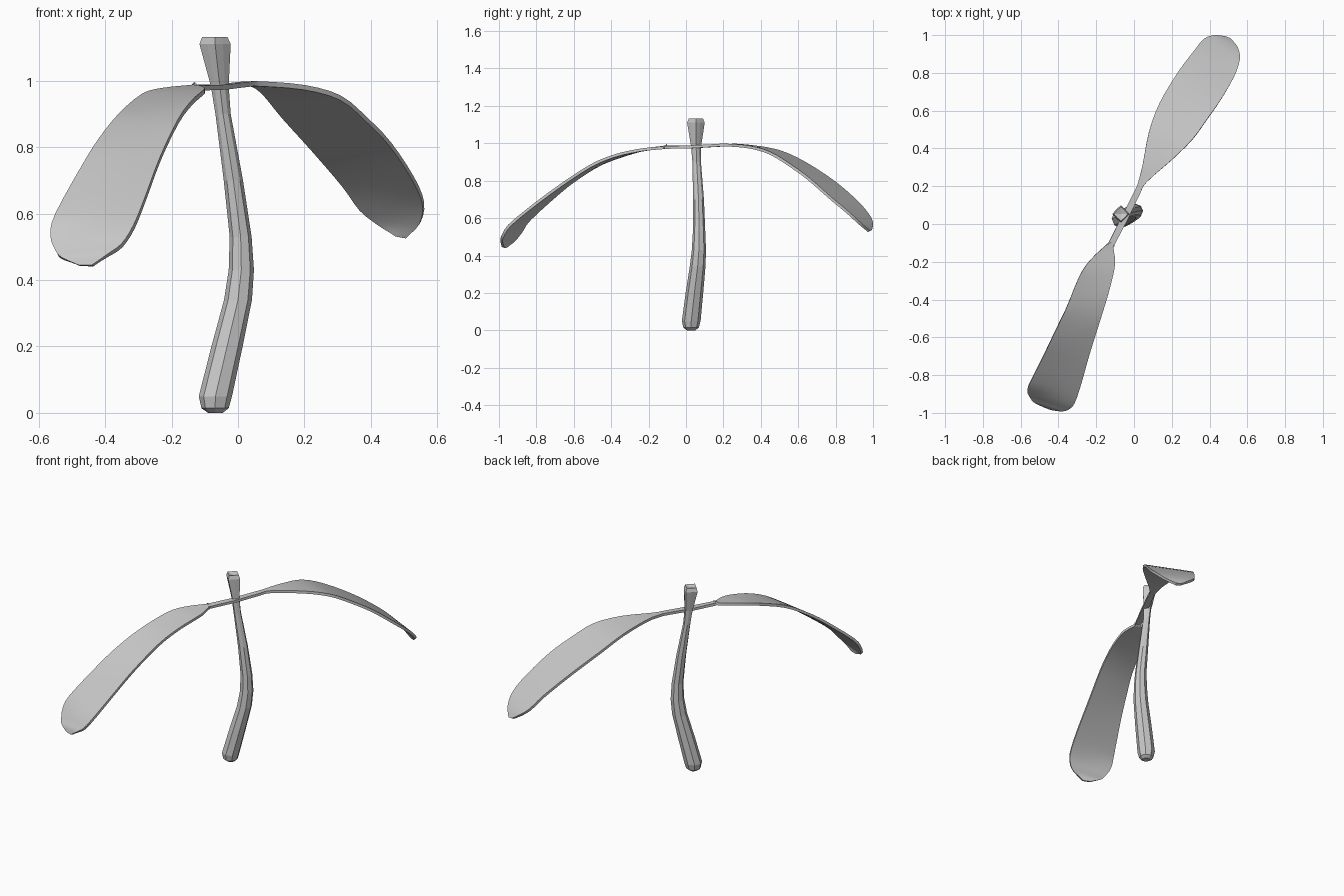
import bpy, bmesh, math
from mathutils import Vector

cube = bpy.data.objects.get("Cube")
if cube:
    bpy.data.objects.remove(cube, do_unlink=True)

grey = bpy.data.materials.new("light_grey")
grey.use_nodes = True
COLOUR = (0.58, 0.58, 0.58, 1)
grey.diffuse_color = COLOUR
grey.node_tree.nodes["Principled BSDF"].inputs["Base Color"].default_value = COLOUR


def make_object(name, bm):
    bmesh.ops.recalc_face_normals(bm, faces=bm.faces)
    mesh = bpy.data.meshes.new(name)
    bm.to_mesh(mesh)
    bm.free()
    mesh.materials.append(grey)
    obj = bpy.data.objects.new(name, mesh)
    bpy.context.collection.objects.link(obj)
    return obj


def smooth_path(points, steps):
    """Catmull-Rom samples through the points."""
    pts = [Vector(p) for p in points]
    pts = [2 * pts[0] - pts[1]] + pts + [2 * pts[-1] - pts[-2]]
    out = []
    for a, b, c, d in zip(pts, pts[1:], pts[2:], pts[3:]):
        for i in range(steps):
            t = i / steps
            out.append(0.5 * (2 * b + (c - a) * t + (2 * a - 5 * b + 4 * c - d) * t * t
                              + (3 * b - a - 3 * c + d) * t ** 3))
    return out + [pts[-2]]


def blade(name, left, right, columns=4):
    """Thin curved sheet lofted between two edge curves."""
    bm = bmesh.new()
    rows = []
    for l, r in zip(smooth_path(left, 3), smooth_path(right, 3)):
        rows.append([bm.verts.new(l.lerp(r, i / columns)) for i in range(columns + 1)])
    for a, b in zip(rows, rows[1:]):
        for i in range(columns):
            bm.faces.new((a[i], a[i + 1], b[i + 1], b[i]))
    obj = make_object(name, bm)
    # Thickness hangs below the upper surface
    if sum(p.normal.z for p in obj.data.polygons) < 0:
        obj.data.flip_normals()
    mod = obj.modifiers.new("thickness", 'SOLIDIFY')
    mod.thickness = 0.015
    mod.offset = -1
    bpy.ops.object.select_all(action='DESELECT')
    bpy.context.view_layer.objects.active = obj
    obj.select_set(True)
    bpy.ops.object.modifier_apply(modifier=mod.name)
    bpy.ops.object.shade_smooth_by_angle(angle=math.radians(35))


# Blade reaching to the back
blade("back_blade",
      [(-.065, .04, .988), (0, .17, .996), (.02, .215, .997), (.045, .31, .995),
       (.08, .49, .967), (.135, .64, .90), (.23, .80, .795), (.32, .92, .69),
       (.37, .98, .62), (.425, 1.0, .575), (.48, .995, .537)],
      [(-.035, .02, .988), (.03, .155, .996), (.065, .22, .998), (.2, .34, .987),
       (.31, .45, .955), (.39, .56, .888), (.46, .66, .815), (.53, .78, .71),
       (.56, .87, .635), (.55, .935, .575), (.51, .985, .533)])

# Blade reaching to the front
blade("front_blade",
      [(-.065, .04, .988), (-.135, -.10, .988), (-.145, -.11, .987), (-.23, -.19, .978),
       (-.29, -.28, .96), (-.36, -.45, .90), (-.42, -.575, .825), (-.47, -.68, .745),
       (-.55, -.84, .60), (-.565, -.885, .535), (-.55, -.92, .49), (-.53, -.945, .468),
       (-.48, -.97, .445)],
      [(-.035, .02, .988), (-.105, -.115, .985), (-.108, -.13, .983), (-.10, -.2, .977),
       (-.11, -.27, .967), (-.14, -.385, .94), (-.18, -.515, .885), (-.235, -.69, .77),
       (-.28, -.85, .65), (-.315, -.95, .565), (-.35, -.985, .51), (-.39, -.992, .48),
       (-.44, -.985, .445)])

# Bent faceted stem that flares into a lobed top: x, y, z, radius, lobe depth
STEM = [(-.068, .027, 0, .022, 0), (-.069, .027, .014, .041, 0), (-.068, .028, .05, .050, 0),
        (-.033, .045, .2, .047, 0), (.0, .062, .34, .042, 0), (.010, .069, .43, .038, 0),
        (.008, .070, .53, .033, 0), (-.014, .067, .7, .029, .05), (-.045, .057, .9, .023, .1),
        (-.055, .054, .985, .027, .2), (-.069, .053, 1.11, .047, .28),
        (-.070, .053, 1.132, .038, .28)]
SIDES = 8
bm = bmesh.new()
rings = []
for x, y, z, r, lobe in STEM:
    ring = []
    for i in range(SIDES):
        a = math.tau * (i + 0.5 + 0.5) / SIDES + math.radians(45)
        rad = r * (1 - lobe * (i % 2))
        ring.append(bm.verts.new((x + rad * math.cos(a), y + rad * math.sin(a), z)))
    rings.append(ring)
for a, b in zip(rings, rings[1:]):
    for i in range(SIDES):
        j = (i + 1) % SIDES
        bm.faces.new((a[i], a[j], b[j], b[i]))
bm.faces.new(rings[0][::-1])
dimple = bm.verts.new((-.070, .053, 1.122))
for i in range(SIDES):
    bm.faces.new((rings[-1][i], rings[-1][(i + 1) % SIDES], dimple))
make_object("stem", bm)
